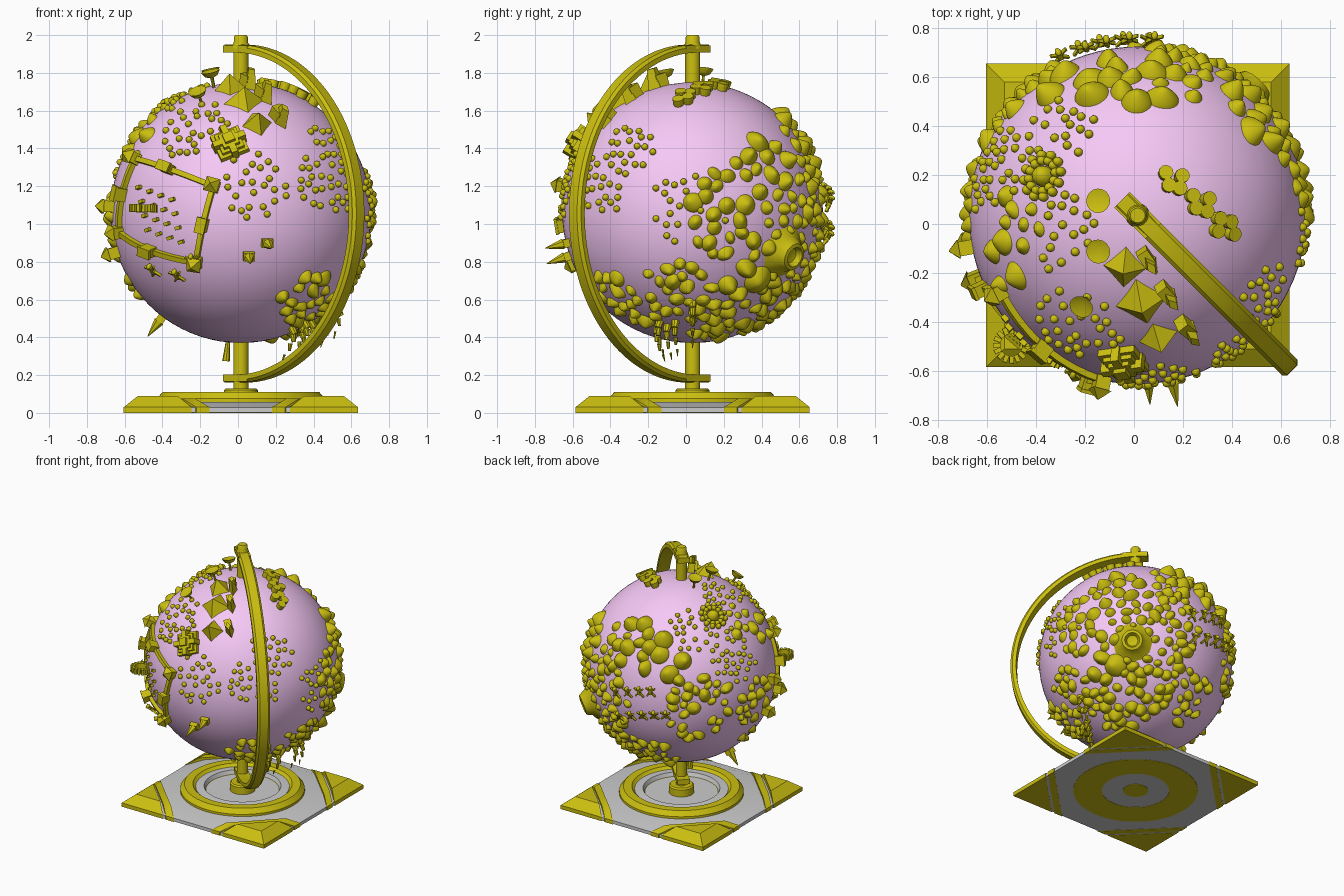
import bpy, bmesh, math, random
from mathutils import Vector, Matrix

if "Cube" in bpy.data.objects:
    bpy.data.objects.remove(bpy.data.objects["Cube"])

random.seed(7)
C, R = Vector((0.015, 0.035, 1.06)), 0.69
Z = Vector((0, 0, 1))
MID = Matrix.Translation((C.x, C.y, 0))


def material(name, rgb):
    m = bpy.data.materials.new(name)
    m.diffuse_color = (*rgb, 1)
    m.use_nodes = True
    m.node_tree.nodes["Principled BSDF"].inputs["Base Color"].default_value = m.diffuse_color
    return m


GOLD = material("gold", (0.60, 0.52, 0.005))
PINK = material("pink", (0.92, 0.58, 0.92))


# ---------- shape helpers: a shape is (verts, faces) ----------
def grab(bm):
    bmesh.ops.remove_doubles(bm, verts=bm.verts, dist=1e-5)
    bmesh.ops.recalc_face_normals(bm, faces=bm.faces)
    bm.verts.index_update()
    return [v.co.copy() for v in bm.verts], [[v.index for v in f.verts] for f in bm.faces]


def prim(op, **kw):
    bm = bmesh.new()
    getattr(bmesh.ops, op)(bm, **kw)
    return grab(bm)


def cone(n, r1, r2, h):
    return join([(prim("create_cone", cap_ends=True, segments=n, radius1=r1, radius2=r2, depth=h), T(0, 0, h / 2))])


def lathe_bm(profile, n=64, start=0.0):
    bm = bmesh.new()
    rings = [[bm.verts.new((r * math.cos(a), r * math.sin(a), z)) for r, z in profile]
             for a in (start + 2 * math.pi * i / n for i in range(n))]
    k = len(profile)
    for i in range(n):
        p, q = rings[i], rings[(i + 1) % n]
        for j in range(k):
            if profile[j][0] or profile[(j + 1) % k][0]:
                bm.faces.new((p[j], q[j], q[(j + 1) % k], p[(j + 1) % k]))
    return bm


def lathe(profile, n=64, start=0.0):
    return grab(lathe_bm(profile, n, start))


def T(x, y, z):
    return Matrix.Translation((x, y, z))


def S(x, y, z):
    return Matrix.Diagonal((x, y, z, 1))


def rot(a, axis="X"):
    return Matrix.Rotation(math.radians(a), 4, axis)


def join(parts):
    vs, fs = [], []
    for (v, f), m in parts:
        o = len(vs)
        vs += [m @ p for p in v]
        fs += [[i + o for i in g] for g in f]
    return vs, fs


def make(name, parts, mat=GOLD):
    me = bpy.data.meshes.new(name)
    vs, fs = join(parts)
    me.from_pydata(vs, [], fs)
    if mat:
        me.materials.append(mat)
    ob = bpy.data.objects.new(name, me)
    bpy.context.collection.objects.link(ob)
    bpy.ops.object.select_all(action="DESELECT")
    ob.select_set(True)
    bpy.context.view_layer.objects.active = ob
    bpy.ops.object.shade_smooth_by_angle(angle=math.radians(38))


# ---------- placing on the globe, seen along a compass direction and elevation ----------
def view(azimuth, elev, cx, cy, s):
    a, e = math.radians(azimuth), math.radians(elev)
    return (Vector((math.cos(a), math.sin(a), 0)),
            Vector((math.sin(a) * math.cos(e), -math.cos(a) * math.cos(e), math.sin(e))), cx, cy, s)


VIEWS = {"F": view(0, 0, 241, 213, 189), "R": view(90, 0, 693, 213, 189), "T": view(0, 90, 1138, 216, 245),
         "B": view(215, 27, 682, 663, 139), "C": view(140, -30, 1135, 661, 139)}


def spot(k, px, py):
    r, d, cx, cy, s = VIEWS[k]
    u, v = (px - cx) / s / R, (cy - py) / s / R
    return (r * u + d.cross(r) * v + d * math.sqrt(max(0, 1 - u * u - v * v))).normalized()


def at(n, spin=0, s=(1, 1, 1), lift=0, east=None):
    x = east or Z.cross(n)
    x = (x - n * x.dot(n)).normalized()
    m = Matrix((x, n.cross(x), n)).transposed().to_4x4()
    return Matrix.Translation(C + n * (R + lift)) @ m @ rot(spin, "Z") @ S(*s)


def scatter(regions, gap, taken, fill=3):
    """Fill round patches of the globe with evenly spaced random spots."""
    found = []
    for k, patches in regions.items():
        for px, py, rad in patches:
            n0 = spot(k, px, py)
            a = Z.cross(n0).normalized()
            b = n0.cross(a)
            rad = rad / VIEWS[k][4]
            for _ in range(int(fill * (rad / gap) ** 2) + 4):
                t, q = random.uniform(0, 2 * math.pi), rad / R * 1.05 * math.sqrt(random.random())
                n = (n0 + (a * math.cos(t) + b * math.sin(t)) * q).normalized()
                if all((n - o).length * R > max(gap, g) for o, g in taken):
                    taken.append((n, gap))
                    found.append(n)
    return found


cube = prim("create_cube", size=1)
# ---------- base ----------
q = math.sqrt(2)
make("base_plate", [(lathe([(0, .002), (.615 * q, .002), (.615 * q, .028), (.52 * q, .058), (0, .058)], 4, math.pi / 4), MID)], None)


def corner(l0, l1, top):
    bm = lathe_bm([(0, 0), (.62 * q, 0), (.62 * q, .03), (.545 * q, top), (0, top)], 4, math.pi / 4)
    bmesh.ops.remove_doubles(bm, verts=bm.verts, dist=1e-5)
    for leg, sgn in ((l1, -1), (l0, 1)):
        if leg:
            k = (1.24 - leg) / 2
            cut = bmesh.ops.bisect_plane(bm, geom=bm.verts[:] + bm.edges[:] + bm.faces[:], plane_co=(k, k, 0),
                                         plane_no=(sgn, sgn, 0), clear_outer=True)["geom_cut"]
            bmesh.ops.edgeloop_fill(bm, edges=[e for e in cut if isinstance(e, bmesh.types.BMEdge)])
    return grab(bm)


quarter = [MID @ rot(90 * i, "Z") for i in range(4)]
make("base_corners", [(corner(0, .36, .09), m) for m in quarter])
make("base_corner_strips", [(corner(.385, .455, .075), m) for m in quarter])
make("base_ring", [(lathe([(.24, 0), (.445, 0), (.445, .075), (.415, .11), (.355, .11), (.335, .085), (.24, .06)]), MID)])
make("base_disc", [(lathe([(0, .03), (.335, .03), (.335, .09), (.275, .095), (.262, .065), (0, .065)]), MID)], None)
make("base_hub", [(lathe([(0, 0), (.09, 0), (.09, .12), (.08, .13), (0, .13)], 32), MID)])

# ---------- globe, axis and half-ring arm ----------
make("globe", [(prim("create_uvsphere", u_segments=80, v_segments=40, radius=R), Matrix.Translation(C))], PINK)
make("axis_pole", [(lathe([(0, z0), (.04, z0), (.04, z1), (0, z1)], 24), MID) for z0, z1 in ((.11, .42), (1.70, 1.95))])
make("axis_knob", [(lathe([(0, 1.93), (.05, 1.93), (.037, 1.965), (.037, 1.99), (.03, 2), (0, 2)], 24), MID)])

bm = bmesh.new()
section = [(.853, -.045), (.88, -.045), (.895, -.03), (.895, .03), (.88, .045), (.853, .045)]
path = [(-.09, -90)] + [(0, 3 * i - 90) for i in range(61)] + [(-.09, 90)]
rings = [[bm.verts.new((r * math.cos(math.radians(a)) + dx, w, r * math.sin(math.radians(a)))) for r, w in section] for dx, a in path]
for p, n in zip(rings, rings[1:]):
    for j in range(6):
        bm.faces.new((p[j], n[j], n[(j + 1) % 6], p[(j + 1) % 6]))
bm.faces.new(rings[0])
bm.faces.new(rings[-1])
make("arm", [(grab(bm), T(C.x, C.y, 1.055) @ rot(-45, "Z"))])
make("arm_clamps", [(cube, T(C.x, C.y, z) @ rot(-45, "Z") @ S(.18, .09, .035)) for z in (.183, 1.927)])

# ---------- landmark shapes ----------
ball = prim("create_icosphere", subdivisions=2, radius=1)
figure = join([(cube, T(0, 0, .035) @ S(.02, .014, .04)), (ball, T(0, 0, .066) @ S(.012, .012, .012))]
              + [(cube, T(.016 * s, 0, z) @ rot(s * a, "Y") @ S(.009, .009, .04)) for s in (-1, 1) for z, a in ((.012, -35), (.05, 50))])
figure = join([(figure, T(0, -.04, .022) @ rot(-65) @ S(1.1, 1.6, 1.1))])
dish = join([(cone(8, .008, .008, .06), T(0, 0, 0)), (lathe([(0, .05), (.035, .065), (.05, .09), (.045, .09), (0, .062)], 16), T(0, 0, 0))])
slab = join([(cone(4, .04, .022, .12), S(.8, 1.5, 1)), (cube, T(0, .03, .04) @ S(.05, .07, .08))])
temple = join([(cube, T(0, 0, .01 + .02 * i) @ S(.16 - .035 * i, .16 - .035 * i, .03)) for i in range(4)]
              + [(cube, rot(90 * i, "Z") @ T(.055, 0, .03) @ S(.07, .035, .07)) for i in range(4)])
spire = join([(cube, T(0, 0, .015) @ S(.06, .045, .035)), (cone(6, .028, .002, .1), T(0, 0, .03))])
tower = join([(cube, T(0, 0, .025) @ S(.06, .06, .07)), (cone(4, .055, .004, .04), T(0, 0, .055) @ rot(45, "Z"))])
gate = join([(cube, T(0, 0, .02) @ S(.07, .05, .07)), (cube, T(0, 0, .06) @ S(.085, .055, .015))])
tusk = join([(cone(8, .022 - .005 * i, .017 - .005 * i, .04), T(0, .012 * i * i, .035 * i) @ rot(-18 * i)) for i in range(4)])
volcano = lathe([(0, -.03), (.16, -.03), (.1, .02), (.075, .07), (.055, .075), (.04, .045), (0, .035)], 12)
v, f = prim("create_icosphere", subdivisions=3, radius=1)
rock = [Vector((p.x * (1 - .45 * p.z), p.y * (1 - .45 * p.z), p.z)) for p in v], f


def put(name, shape, k, spots, spin=0, lift=0):
    make(name, [(shape, at(spot(k, *p), spin, lift=lift)) for p in spots])


taken = [(spot("C", 1132, 641), .12)]
put("volcano", volcano, "C", [(1132, 641)])
make("pyramids", [(cone(4, r, .002, .1), at(spot("T", 1125 + 17 * i, 268 + 35 * i), 10, lift=-.015)) for i, r in enumerate((.095, .115, .09))])
put("stone_slabs", slab, "T", [(1150 + 19 * i, 262 + 32 * i) for i in range(3)], 20, -.015)
put("stepped_temple", temple, "F", [(230, 145)], 25)
put("dishes", dish, "T", [(1103, 203), (1103, 248), (1088, 297)])
put("disc_stacks", lathe([(0, -.02), (.024, -.02), (.03, .022), (.03, .04), (0, .04)], 12), "T",
    [(1165 + 12.5 * i + 8 * (i + j) % 5, 175 + 11 * i + 12 * j - 8 * (i % 2)) for i in range(6) for j in range(2)])
put("spired_houses", spire, "F", [(249, 256), (267, 243), (162, 318)])
put("rim_pagodas", tower, "F", [(113, 207), (118, 252)])
put("tusks", tusk, "F", [(338, 306), (330, 318), (292, 328)], 180)
put("bent_legs", tusk, "R", [(660, 322), (668, 326), (676, 322)], 180)
put("south_rod", cone(8, .012, .02, .1), "F", [(228, 343)])
people = [(620 + 11 * i + 3 * j, 690 + 22 * j) for j in range(2) for i in range(4 + j)]
put("figures", figure, "B", people)
put("field_figures", figure, "F", [(157, 267), (180, 272), (195, 258)])
taken += [(spot("B", *p), .055) for p in people]

# domed round town with a wreath of balls
hub = spot("T", 1044, 177)
taken.append((hub, .12))
make("round_town", [(ball, at(hub, s=(.045, .045, .06)))]
     + [(ball, at(hub, 30 * i) @ T(r, 0, .01) @ S(.02, .02, .025)) for i in range(12) for r in (.065, .09)])

# walled fort: bent walls, corner towers, gates and buildings inside
ends = [spot("F", *p) for p in ((137, 160), (214, 187), (197, 262), (121, 232))]
walls, towers, gates = [], [], []
for a, b in zip(ends, ends[1:] + ends[:1]):
    pts = [a.slerp(b, i / 8) for i in range(9)]
    walls += [(cube, at((p + n).normalized(), s=((n - p).length * R + .006, .028, .04), lift=.005, east=n - p))
              for p, n in zip(pts, pts[1:])]
    towers.append((tower, at(a, east=b - a)))
    gates.append((gate, at(pts[4], east=b - a)))
make("fort_walls", walls)
make("fort_towers", towers)
make("fort_gates", gates)
make("fort_houses", [(cube, at(spot("F", 140 + 11 * i + 3 * j, 188 + 4 * i + 14 * j), 15, (.03, .018, .03), .005))
                     for i in range(4) for j in range(4)])
# toothed wheel standing out of the fort, lying level
wheel = at(spot("F", 150, 209), 0, lift=.05) @ rot(90)
make("fort_wheel", [(cube, wheel @ rot(22.5 * i, "Z") @ T(.06, 0, 0) @ S(.03, .018, .04)) for i in range(16)])


# ---------- scattered mountains and round trees ----------
def rocks(name, spots, lo, hi):
    parts = []
    for n in spots:
        s = random.uniform(lo, hi)
        size = [s * random.uniform(.8, 1.25), s * random.uniform(.8, 1.25), s * random.uniform(.8, 1.05)]
        parts.append((rock, at(n, random.uniform(0, 360), size) @ rot(random.uniform(-20, 20))))
    make(name, parts)


rocks("large_mountains", scatter({"C": [(1122, 588, 24), (1108, 668, 16)], "B": [(678, 670, 14)],
                                  "T": [(1130, 80, 50), (1000, 260, 32)]}, .08, taken), .045, .065)
rocks("small_mountains", scatter({"R": [(775, 175, 36), (800, 250, 50), (755, 285, 38), (715, 322, 28), (622, 303, 25)],
                                  "F": [(305, 303, 34), (150, 118, 24), (125, 290, 12)],
                                  "T": [(1265, 100, 30), (1215, 65, 20)],
                                  "B": [(605, 650, 28), (640, 635, 20), (605, 715, 28), (700, 712, 36), (755, 700, 24)],
                                  "C": [(1090, 620, 40), (1165, 620, 40), (1075, 695, 32), (1130, 705, 28), (1185, 695, 30)]},
                                 .058, taken, 4), .028, .046)
trees = scatter({"F": [(195, 128, 36), (255, 185, 34), (320, 180, 28), (325, 140, 18)],
                 "R": [(635, 148, 26), (605, 190, 26), (685, 207, 36), (715, 228, 16)],
                 "T": [(1010, 165, 42), (1060, 130, 38), (1070, 235, 30), (1270, 290, 28)],
                 "B": [(690, 630, 22), (735, 660, 26), (725, 600, 25)]}, .043, taken, 4)
make("round_trees", [(ball, at(n, s=(.018, .018, .02), lift=.004)) for n in trees])
